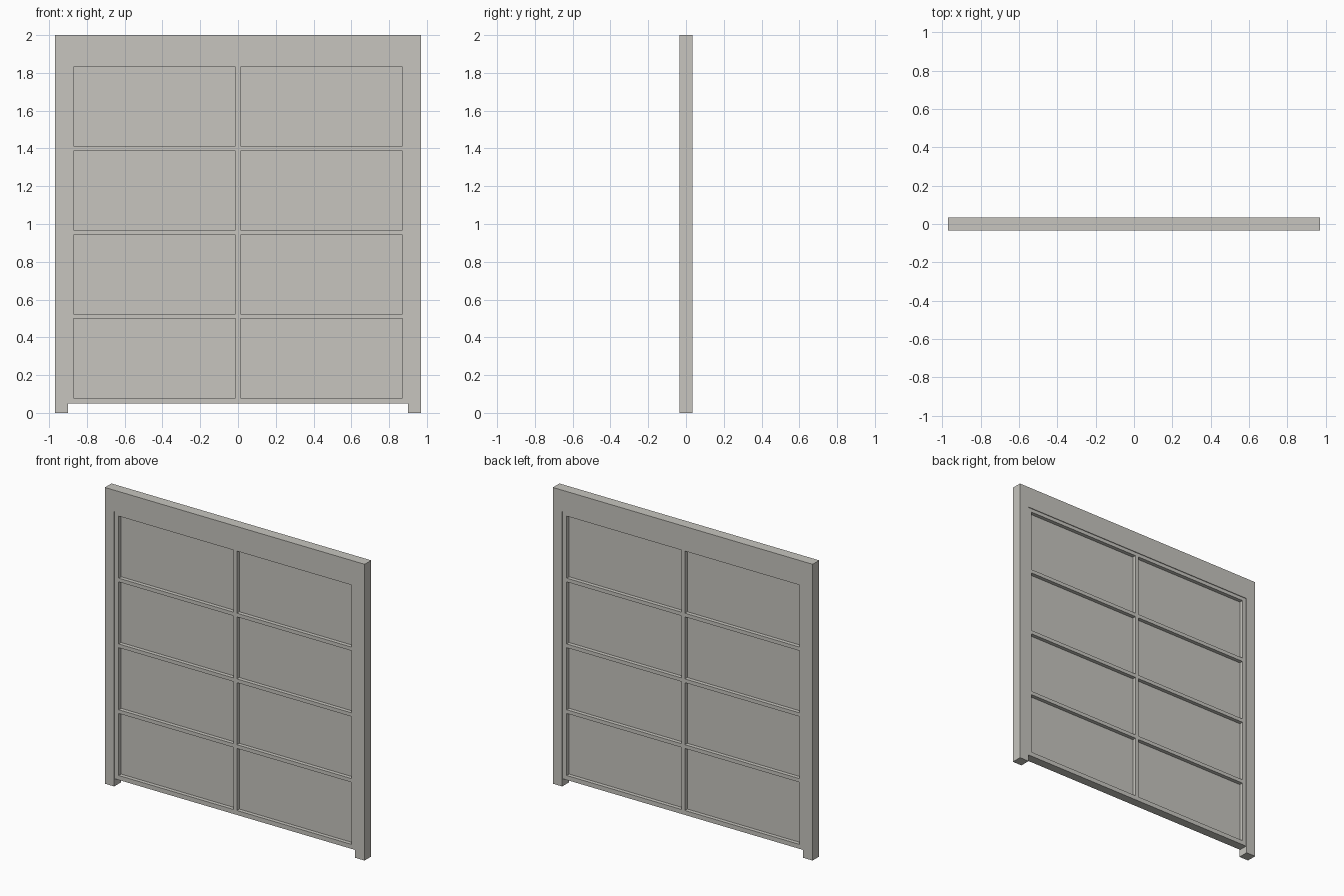
import bpy
import bmesh

if "Cube" in bpy.data.objects:
    bpy.data.objects.remove(bpy.data.objects["Cube"], do_unlink=True)

paint = bpy.data.materials.new("warm_grey_paint")
paint.use_nodes = True
colour = (0.57, 0.56, 0.52, 1.0)
paint.diffuse_color = colour
paint.node_tree.nodes["Principled BSDF"].inputs["Base Color"].default_value = colour


def lattice(name, xs, zs, half_depth, is_open):
    """Slab on a grid of cuts, leaving out the cells where is_open(i, j)."""
    bm = bmesh.new()
    verts = [[bm.verts.new((x, -half_depth, z)) for z in zs] for x in xs]
    for i in range(len(xs) - 1):
        for j in range(len(zs) - 1):
            if not is_open(i, j):
                bm.faces.new((verts[i][j], verts[i + 1][j],
                              verts[i + 1][j + 1], verts[i][j + 1]))
    bmesh.ops.delete(bm, geom=[v for v in bm.verts if not v.link_faces], context='VERTS')
    # Thicken the sheet towards the back
    sheet = bm.faces[:]
    copy = bmesh.ops.extrude_face_region(bm, geom=sheet, use_keep_orig=True)["geom"]
    moved = [g for g in copy if isinstance(g, bmesh.types.BMVert)]
    bmesh.ops.translate(bm, verts=moved, vec=(0, 2 * half_depth, 0))
    bmesh.ops.recalc_face_normals(bm, faces=bm.faces[:])
    mesh = bpy.data.meshes.new(name)
    bm.to_mesh(mesh)
    bm.free()
    mesh.materials.append(paint)
    obj = bpy.data.objects.new(name, mesh)
    bpy.context.collection.objects.link(obj)
    return obj


# Outer frame: two jambs and a head
W, H = 0.97, 2.0
door_x, door_bottom, door_top = 0.9, 0.05, 1.855
lattice("door_frame", [-W, -door_x, door_x, W], [0, door_top, H], 0.035,
        lambda i, j: i == 1 and j == 0)

# Door leaf: stiles, rails and a centre bar around two columns of four openings
bar, panel_x, panel_h, first_z = 0.025, 0.87, 0.419, 0.08
xs = [-door_x, -panel_x, -bar / 2, bar / 2, panel_x, door_x]
zs = [door_bottom]
for row in range(4):
    z = first_z + row * (panel_h + bar)
    zs += [z, z + panel_h]
zs.append(door_top)
lattice("door_leaf", xs, zs, 0.03, lambda i, j: i % 2 == 1 and j % 2 == 1)

# Thin recessed panels filling the openings
for column, side in ((1, "right"), (3, "left")):
    for row in range(4):
        lattice(f"panel_{side}_{row + 1}", xs[column:column + 2],
                zs[2 * row + 1:2 * row + 3], 0.004, lambda i, j: False)
